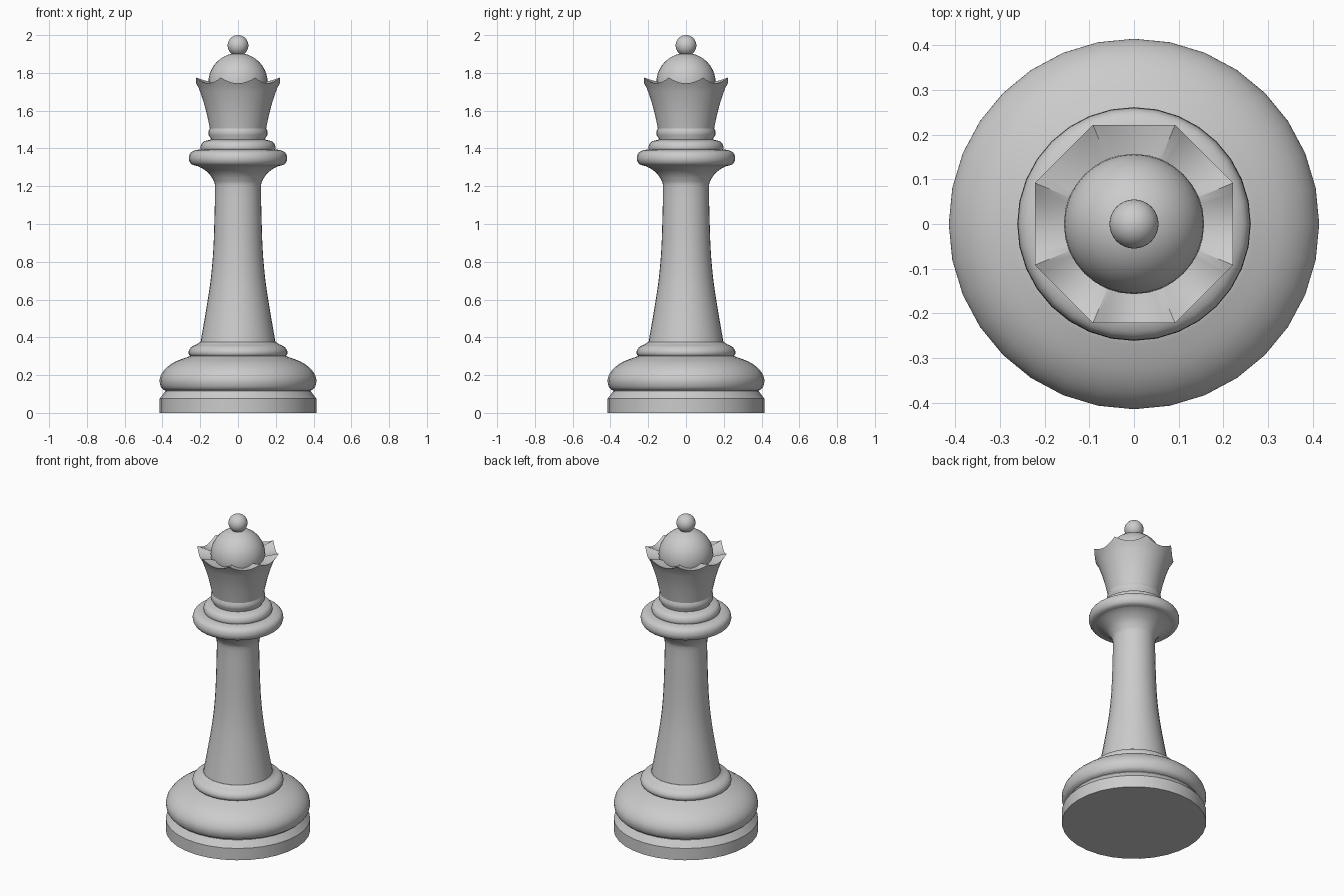
import bpy
import bmesh
from math import sin, cos, tau, radians

cube = bpy.data.objects.get("Cube")
if cube:
    bpy.data.objects.remove(cube, do_unlink=True)

# One plain grey for the whole piece
GREY = (0.6, 0.6, 0.6, 1)
grey = bpy.data.materials.new("plain_grey")
grey.diffuse_color = GREY
grey.use_nodes = True
grey.node_tree.nodes["Principled BSDF"].inputs["Base Color"].default_value = GREY


def finish(name, bm, angle=35):
    bmesh.ops.recalc_face_normals(bm, faces=bm.faces)
    mesh = bpy.data.meshes.new(name)
    bm.to_mesh(mesh)
    bm.free()
    mesh.materials.append(grey)
    mesh.shade_smooth()
    mesh.set_sharp_from_angle(angle=radians(angle))
    obj = bpy.data.objects.new(name, mesh)
    bpy.context.collection.objects.link(obj)
    return obj


def smooth_profile(pts, steps=3):
    """Pass a soft curve through the profile points."""
    out = []
    for i in range(len(pts) - 1):
        a, b, c, d = (pts[min(max(i + k, 0), len(pts) - 1)] for k in (-1, 0, 1, 2))
        for s in range(steps):
            t = s / steps
            out.append(tuple(
                q + t * (r - p) / 2 + t * t * (p - 2.5 * q + 2 * r - s2 / 2)
                + t ** 3 * (1.5 * (q - r) + (s2 - p) / 2)
                for p, q, r, s2 in zip(a, b, c, d)))
    return out + [pts[-1]]


def skin(name, rings):
    """Join rings of points into a closed solid."""
    bm = bmesh.new()
    loops = [[bm.verts.new(p) for p in ring] for ring in rings]
    n = len(loops[0])
    for low, high in zip(loops, loops[1:]):
        for i in range(n):
            j = (i + 1) % n
            bm.faces.new((low[i], low[j], high[j], high[i]))
    bm.faces.new(loops[0][::-1])
    bm.faces.new(loops[-1])
    return finish(name, bm)


def lathe(name, pts, soft=True, sides=32):
    prof = smooth_profile(pts) if soft else pts
    return skin(name, [[(r * cos(tau * i / sides), r * sin(tau * i / sides), z)
                        for i in range(sides)] for r, z in prof])


def ball(name, radius, z):
    bm = bmesh.new()
    bmesh.ops.create_uvsphere(bm, u_segments=32, v_segments=20, radius=radius)
    bmesh.ops.translate(bm, verts=bm.verts, vec=(0, 0, z))
    return finish(name, bm)


# Foot and turned base
lathe("foot", [(.415, 0), (.415, .075), (.385, .115), (.385, .13)], soft=False)
lathe("base_cushion", [(.385, .118), (.405, .132), (.415, .165), (.408, .2),
                       (.38, .238), (.33, .272), (.25, .302)])
lathe("base_collar", [(.245, .295), (.26, .31), (.26, .33), (.245, .35),
                      (.215, .365), (.2, .376)])

# Tapering stem with a flared top
lathe("stem", [(.201, .36), (.18, .48), (.16, .6), (.143, .72), (.131, .86),
               (.125, 1.02), (.122, 1.19), (.13, 1.23), (.155, 1.268),
               (.195, 1.298), (.23, 1.312)])

# Rings below the crown
lathe("wide_ring", [(.22, 1.308), (.245, 1.315), (.258, 1.333), (.26, 1.355),
                    (.25, 1.378), (.22, 1.392), (.18, 1.394)])
lathe("upper_ring", [(.19, 1.385), (.198, 1.4), (.195, 1.42), (.18, 1.437),
                     (.14, 1.448)])
lathe("neck_band", [(.142, 1.44), (.142, 1.45), (.156, 1.47), (.156, 1.492),
                    (.148, 1.51)], soft=False)

# Crown: round flared cup whose rim is scalloped into eight points
SIDES, POINTS, TIP, DIP = 64, 8, 1.775, .03


def scallop(i):
    per = SIDES // POINTS
    u = ((i + per // 2) % per) / per * 2 - 1
    return 1 - u * u


def crown_ring(radius, height):
    ring = []
    for i in range(SIDES):
        r, a = radius(i), tau * i / SIDES
        ring.append((r * cos(a), r * sin(a), height(i)))
    return ring


wall = smooth_profile([(.148, 1.5), (.158, 1.55), (.172, 1.61), (.19, 1.67),
                       (.21, 1.725)], 2)
rings = [crown_ring(lambda i, r=r: r, lambda i, z=z: z) for r, z in wall]
rings.append(crown_ring(lambda i: .24 - .018 * scallop(i),
                        lambda i: TIP - DIP * scallop(i)))
rings.append(crown_ring(lambda i: .14,
                        lambda i: TIP - .03 - .02 * scallop(i)))
skin("crown", rings)

# Dome and finial
ball("dome", .157, 1.748)
ball("finial", .055, 1.945)
